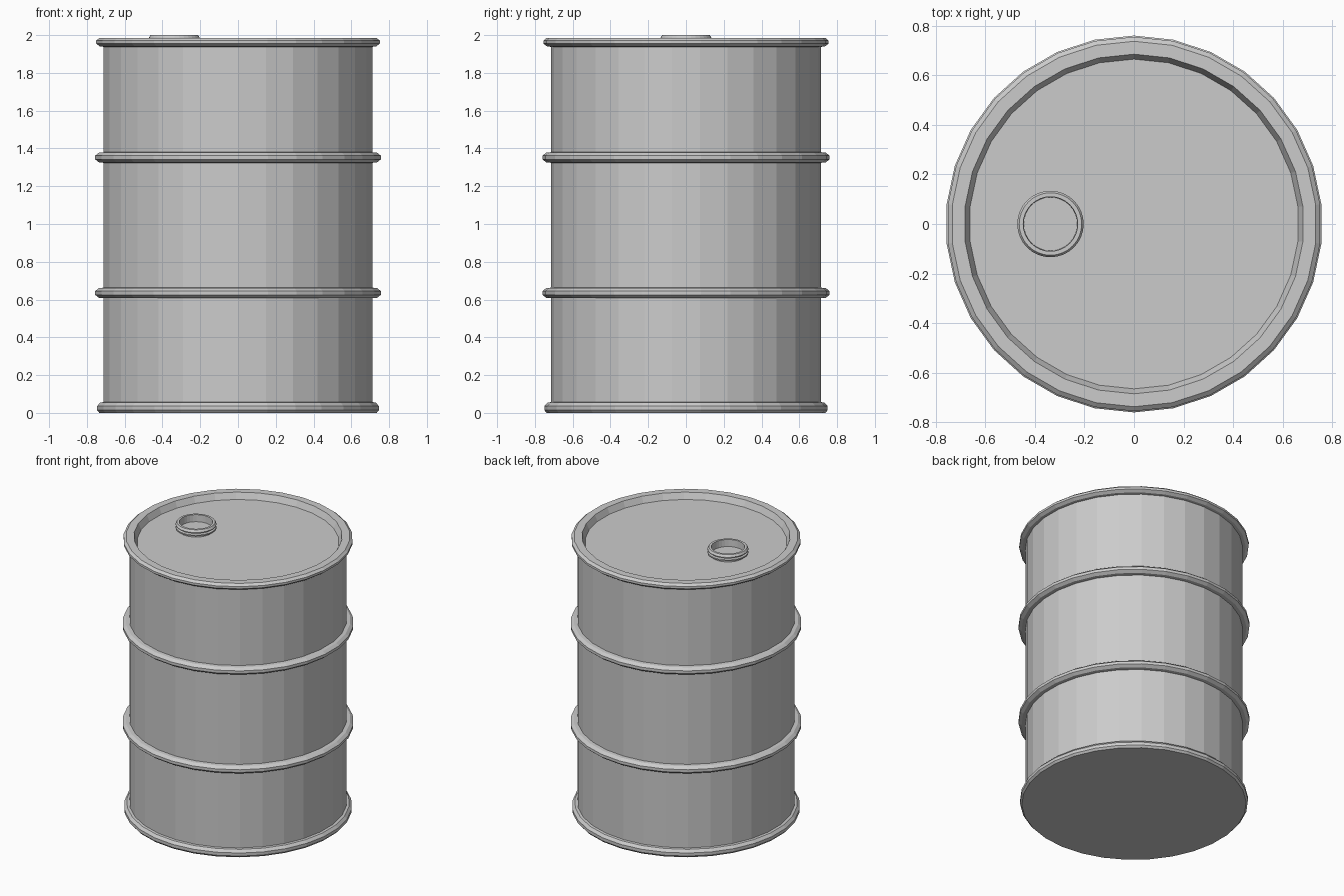
import bpy, bmesh, math

cube = bpy.data.objects.get("Cube")
if cube:
    bpy.data.objects.remove(cube, do_unlink=True)

steel = bpy.data.materials.new("grey steel")
steel.use_nodes = True
GREY = (0.6, 0.6, 0.6, 1)
steel.diffuse_color = GREY
steel.node_tree.nodes["Principled BSDF"].inputs["Base Color"].default_value = GREY


def lathe(name, profile, sides, centre_x=0, caps=True):
    """Turn a (radius, z) profile, listed bottom outside to top inside, about a vertical axis."""
    bm = bmesh.new()
    rings = []
    for r, z in profile:
        angles = [math.pi / 2 + 2 * math.pi * i / sides for i in range(sides)]
        rings.append([bm.verts.new((centre_x + r * math.cos(a), r * math.sin(a), z)) for a in angles])
    for low, high in zip(rings, rings[1:]):
        for i in range(sides):
            j = (i + 1) % sides
            bm.faces.new((low[i], low[j], high[j], high[i]))
    if caps:
        bm.faces.new(rings[0][::-1])
        bm.faces.new(rings[-1])
    mesh = bpy.data.meshes.new(name)
    bm.to_mesh(mesh)
    bm.free()
    mesh.materials.append(steel)
    obj = bpy.data.objects.new(name, mesh)
    bpy.context.collection.objects.link(obj)
    return obj


def bead(z, r):
    """Bevelled hoop standing out from the wall, centred at height z."""
    return [(WALL, z - 0.028), (r - 0.02, z - 0.026), (r, z - 0.01),
            (r, z + 0.01), (r - 0.02, z + 0.026), (WALL, z + 0.028)]


WALL = 0.715

# Drum: foot rim, wall with two hoops, top rim and recessed lid
drum = [(0.738, 0), (0.75, 0.014), (0.75, 0.036), (0.733, 0.055), (WALL, 0.057)]
drum += bead(0.635, 0.76) + bead(1.352, 0.76)
drum += [(WALL, 1.938), (0.735, 1.94), (0.755, 1.955), (0.755, 1.971), (0.737, 1.986),
         (0.685, 1.986), (0.665, 1.942)]
lathe("drum", drum, 30)

# Hollow filler cap with a grooved side
cap = [(0.115, 1.942), (0.115, 1.952), (0.134, 1.957), (0.134, 1.966), (0.122, 1.971),
       (0.122, 1.976), (0.134, 1.981), (0.134, 1.988), (0.126, 2.0), (0.11, 2.0), (0.108, 1.95)]
lathe("filler_cap", cap, 32, centre_x=-0.337)
